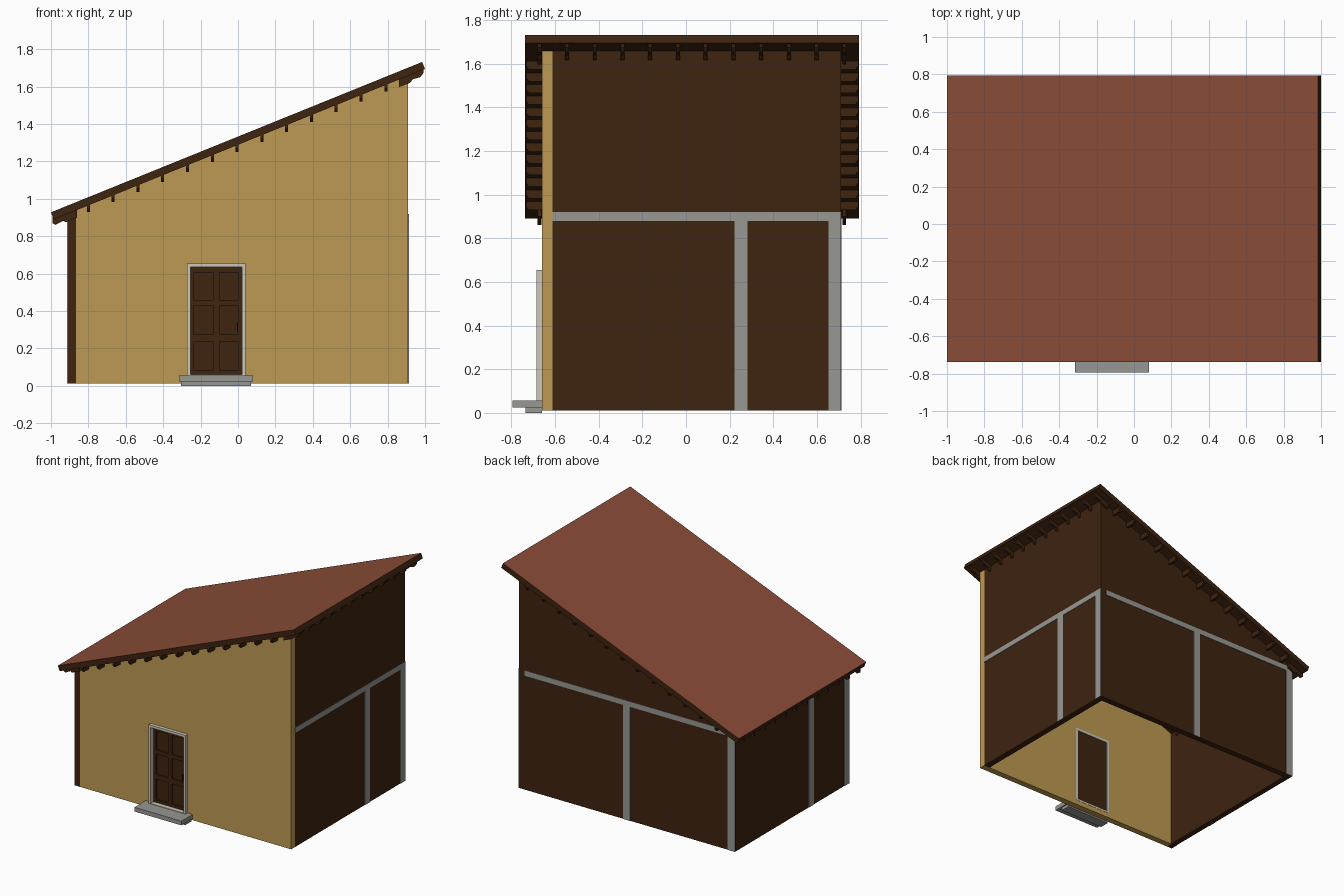
import bpy, bmesh
from mathutils import Vector

if "Cube" in bpy.data.objects:
    bpy.data.objects.remove(bpy.data.objects["Cube"])


def material(name, rgb):
    lin = [((c / 255 + 0.055) / 1.055) ** 2.4 for c in rgb]
    m = bpy.data.materials.new(name)
    m.diffuse_color = (*lin, 1)
    m.use_nodes = True
    m.node_tree.nodes["Principled BSDF"].inputs["Base Color"].default_value = m.diffuse_color
    return m


TAN = material("ochre plaster", (190, 154, 83))
BROWN = material("dark brown wood", (62, 35, 16))
RED = material("roof red", (138, 76, 55))
GREY = material("stone grey", (151, 152, 147))
BEIGE = material("pale door frame", (205, 202, 184))
BLACK = material("black iron", (22, 18, 15))


def prism(name, pts, a, b, mat, axis="y"):
    """Extrude an outline from a to b: (x,z) outline along y, or (y,z) outline along x."""
    bm = bmesh.new()
    place = (lambda p, t: (p[0], t, p[1])) if axis == "y" else (lambda p, t: (t, p[0], p[1]))
    lo = [bm.verts.new(place(p, a)) for p in pts]
    hi = [bm.verts.new(place(p, b)) for p in pts]
    bm.faces.new(lo)
    bm.faces.new(hi[::-1])
    n = len(pts)
    for i in range(n):
        bm.faces.new((lo[i], hi[i], hi[(i + 1) % n], lo[(i + 1) % n]))
    bmesh.ops.recalc_face_normals(bm, faces=bm.faces)
    me = bpy.data.meshes.new(name)
    bm.to_mesh(me)
    bm.free()
    me.materials.append(mat)
    ob = bpy.data.objects.new(name, me)
    bpy.context.collection.objects.link(ob)
    return ob


def box(name, x0, x1, y0, y1, z0, z1, mat):
    return prism(name, [(x0, z0), (x1, z0), (x1, z1), (x0, z1)], y0, y1, mat)


def roof(x, drop=0.0):
    """Height of the roof surface at x, lowered by drop."""
    return 1.333 + 0.405 * x - drop


# Walls, arranged like a pinwheel, with tops following the roof
BASE, UNDER = 0.012, 0.044


def wall(name, x0, x1, y0, y1, mat):
    pts = [(x0, BASE), (x1, BASE), (x1, roof(x1, UNDER)), (x0, roof(x0, UNDER))]
    return prism(name, pts, y0, y1, mat)


front = wall("front_wall", -0.867, 0.91, -0.66, -0.612, TAN)
wall("right_wall", 0.862, 0.91, -0.612, 0.71, BROWN)
wall("back_wall", -0.91, 0.862, 0.662, 0.71, BROWN)
wall("left_wall", -0.91, -0.867, -0.66, 0.662, BROWN)

# Door opening
cutter = box("door_cutter", -0.27, 0.037, -0.8, -0.5, 0.05, 0.653, TAN)
cutter.hide_render = True
cutter.hide_viewport = True
mod = front.modifiers.new("door_opening", "BOOLEAN")
mod.object = cutter
mod.operation = "DIFFERENCE"
mod.solver = "EXACT"

# Grey timber frame plates on the right, back and left walls
T = 0.003
for name, y0, y1, z1 in (("beam", -0.612, 0.71, 0.92), ("middle_post", 0.222, 0.282, 0.88),
                         ("end_post", 0.652, 0.71, 0.88)):
    z0 = 0.88 if name == "beam" else BASE
    box("right_" + name, 0.91, 0.91 + T, y0, y1, z0, z1, GREY)
    # the left wall is the right wall turned half round
    box("left_" + name, -0.91 - T, -0.91, 0.05 - y1, 0.05 - y0, z0, min(z1, 0.917), GREY)
for name, x0, x1, z0, z1 in (("beam", -0.905, 0.862, 0.88, 0.92),
                             ("middle_post", -0.03, 0.03, BASE, 0.88),
                             ("end_post", -0.91, -0.85, BASE, 0.88)):
    box("back_" + name, x0, x1, 0.71, 0.71 + T, z0, z1, GREY)

# Roof slab with square-cut ends; only the upper face is red
Y0, Y1 = -0.737, 0.793
slab = prism("roof_slab", [(-1, roof(-1)), (0.985, roof(0.985)),
                           (1.0, roof(0.985) - 0.038), (-0.985, roof(-1) - 0.038)], Y0, Y1, BROWN)
slab.data.materials.append(RED)
for f in slab.data.polygons:
    if f.normal.z > 0.5:
        f.material_index = 1

# Rafter tails under the low and high eaves
tail = [(0.86, 0.03), (0.993, 0.03), (0.993, 0.06), (0.975, 0.077),
        (0.935, 0.072), (0.92, 0.085), (0.86, 0.085)]
for i in range(12):
    y = -0.672 + i * 0.127
    for side, s in (("high", 1), ("low", -1)):
        pts = [(s * x, roof(s * x, d)) for x, d in tail]
        prism(f"{side}_rafter_tail_{i + 1}", pts, y - 0.009, y + 0.009, BROWN)

# Purlin tails under the front and back verges
for i in range(13):
    x = -0.8 + i * 0.1325
    top, low = roof(x, 0.03), roof(x, 0.08)
    for side, edge, s in (("front", Y0 + 0.003, 1), ("back", Y1 - 0.003, -1)):
        pts = [(edge, top), (edge, low + 0.018), (edge + s * 0.014, low),
               (edge + s * 0.1, low), (edge + s * 0.1, top)]
        prism(f"{side}_purlin_tail_{i + 1}", pts, x - 0.008, x + 0.008, BROWN, "x")

# Door frame
FY0, FY1 = -0.686, -0.61
box("frame_left", -0.272, -0.254, FY0, FY1, 0.05, 0.655, BEIGE)
box("frame_right", 0.021, 0.039, FY0, FY1, 0.05, 0.655, BEIGE)
box("frame_top", -0.254, 0.021, FY0, FY1, 0.636, 0.655, BEIGE)
box("frame_sill", -0.254, 0.021, FY0, FY1, 0.048, 0.06, BEIGE)

# Door leaf with raised stiles and rails around six panels
box("door_leaf", -0.254, 0.021, -0.642, -0.615, 0.06, 0.636, BROWN)
for i, (x0, x1) in enumerate(((-0.254, -0.234), (-0.134, -0.1), (0.001, 0.021))):
    box(f"door_stile_{i + 1}", x0, x1, -0.652, -0.642, 0.06, 0.636, BROWN)
for i, (z0, z1) in enumerate(((0.06, 0.082), (0.238, 0.275), (0.43, 0.46), (0.605, 0.636))):
    for k, (x0, x1) in enumerate(((-0.234, -0.134), (-0.1, 0.001))):
        box(f"door_rail_{i + 1}_{k + 1}", x0, x1, -0.652, -0.642, z0, z1, BROWN)
box("door_handle", -0.006, 0.0, -0.664, -0.645, 0.29, 0.335, BLACK)

# Stone steps
box("upper_step", -0.315, 0.08, -0.795, -0.66, 0.024, 0.056, GREY)
box("lower_step", -0.304, 0.07, -0.735, -0.66, 0.0, 0.024, GREY)
